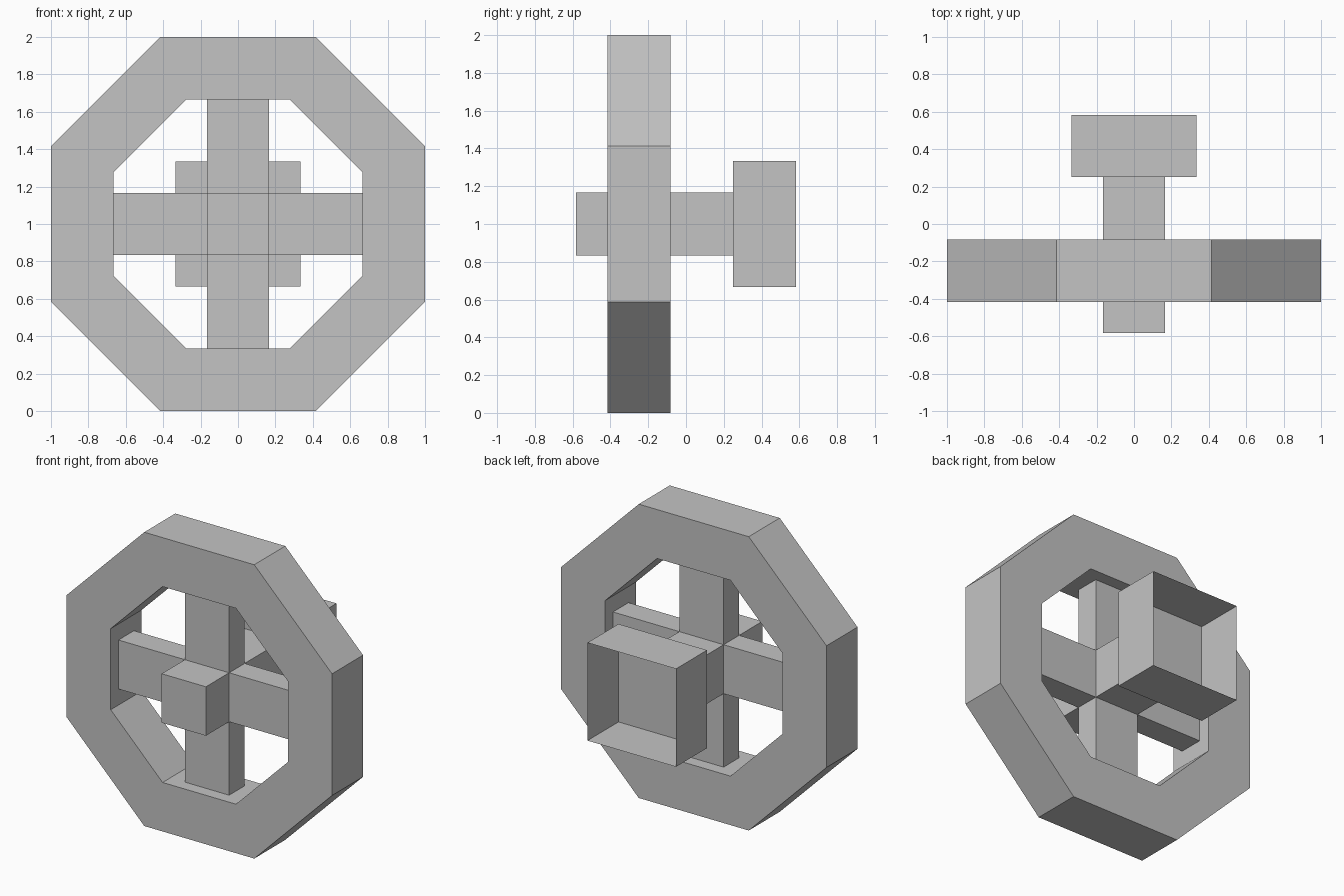
import bpy, bmesh, math
from mathutils import Vector

if "Cube" in bpy.data.objects:
    bpy.data.objects.remove(bpy.data.objects["Cube"], do_unlink=True)

grey = bpy.data.materials.new("plain grey")
grey.use_nodes = True
colour = (0.55, 0.55, 0.55, 1)
grey.diffuse_color = colour
grey.node_tree.nodes["Principled BSDF"].inputs["Base Color"].default_value = colour

MID = 1.0        # height of the wheel's centre
T = 1 / 6        # basic thickness unit


def finish(name, bm):
    bmesh.ops.recalc_face_normals(bm, faces=bm.faces)
    mesh = bpy.data.meshes.new(name)
    bm.to_mesh(mesh)
    bm.free()
    mesh.materials.append(grey)
    obj = bpy.data.objects.new(name, mesh)
    bpy.context.collection.objects.link(obj)
    return obj


def box(name, half_x, half_z, y0, y1, open_back=False):
    """Box centred on the axle line, running from y0 to y1."""
    bm = bmesh.new()
    bmesh.ops.create_cube(bm, size=2)
    for v in bm.verts:
        v.co = Vector((v.co.x * half_x, y0 if v.co.y < 0 else y1, MID + v.co.z * half_z))
    bmesh.ops.recalc_face_normals(bm, faces=bm.faces)
    if open_back:
        back = [f for f in bm.faces if f.normal.y > 0.9]
        bmesh.ops.delete(bm, geom=back, context='FACES_ONLY')
    return finish(name, bm)


# Octagonal rim: a square section swept round eight corners
bm = bmesh.new()
loops = []
for i in range(8):
    a = math.radians(22.5 + 45 * i)
    section = []
    for apothem, y in ((1, -2.5 * T), (1, -T / 2), (4 * T, -T / 2), (4 * T, -2.5 * T)):
        r = apothem / math.cos(math.pi / 8)
        section.append(bm.verts.new((r * math.cos(a), y, MID + r * math.sin(a))))
    loops.append(section)
for i in range(8):
    here, after = loops[i], loops[(i + 1) % 8]
    for j in range(4):
        k = (j + 1) % 4
        bm.faces.new((here[j], here[k], after[k], after[j]))
finish("octagonal_rim", bm)

# Crossed spokes, thinner than the rim
box("upright_spoke", T, 4 * T, -2 * T, -T)
box("level_spoke", 4 * T, T, -2 * T, -T)

# Hub in front, axle behind, and the open-backed block on its end
box("front_hub", T, T, -3.5 * T, -2 * T)
box("rear_axle", T, T, -T, 1.5 * T)
box("open_rear_block", 2 * T, 2 * T, 1.5 * T, 3.5 * T, open_back=True)
